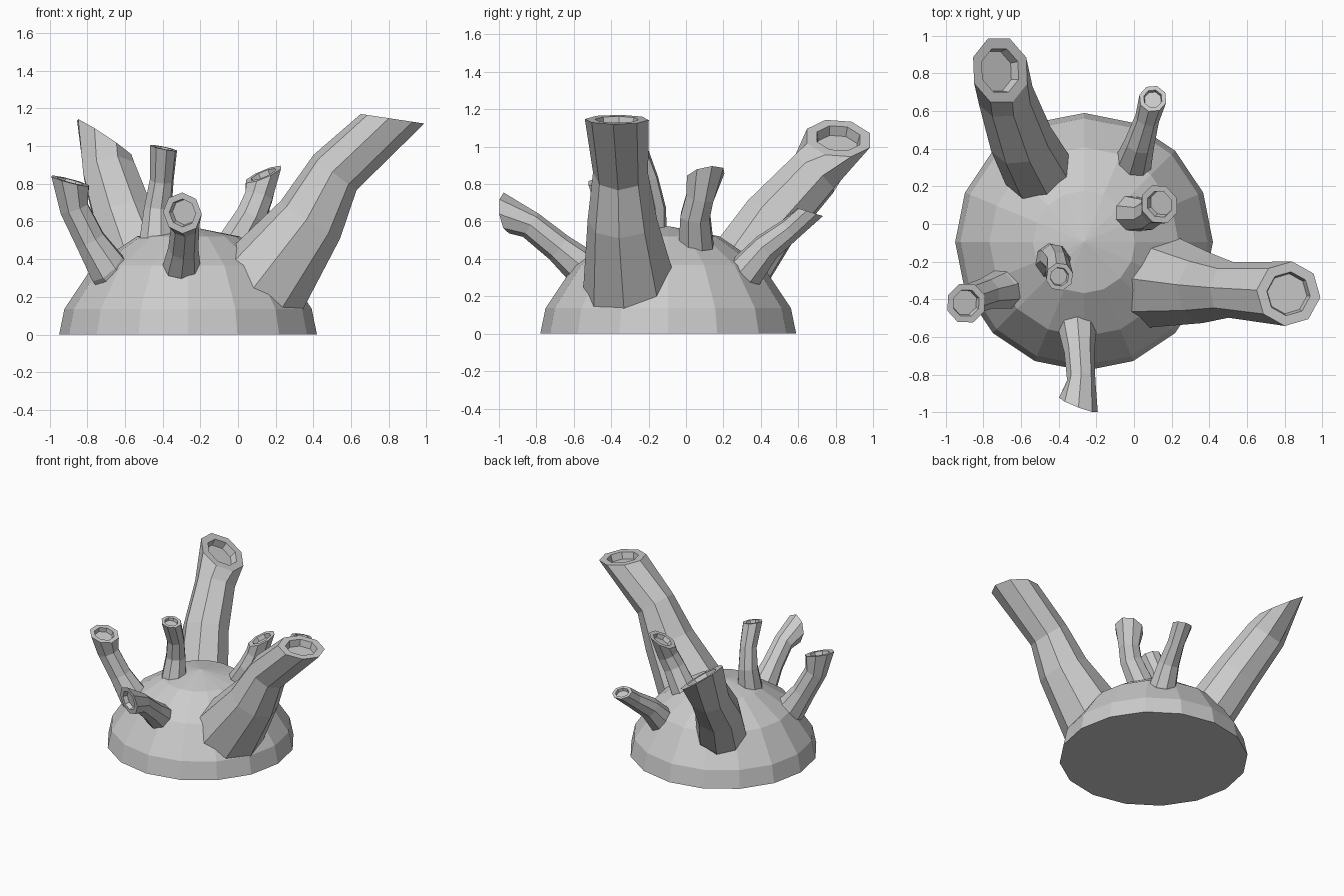
import bpy, bmesh
from math import cos, sin, pi, radians
from mathutils import Vector

if "Cube" in bpy.data.objects:
    bpy.data.objects.remove(bpy.data.objects["Cube"])

CENTRE = Vector((-0.265, -0.095, -0.135))   # centre of the partly sunken sphere
RADIUS = 0.71


def finish(bm, name):
    bmesh.ops.recalc_face_normals(bm, faces=bm.faces)
    mesh = bpy.data.meshes.new(name)
    bm.to_mesh(mesh)
    bm.free()
    bpy.context.collection.objects.link(bpy.data.objects.new(name, mesh))


def bridge(bm, a, b):
    n = len(a)
    for i in range(n):
        bm.faces.new((a[i], a[(i + 1) % n], b[(i + 1) % n], b[i]))


def dome():
    bm = bmesh.new()
    profile = [(0.684, 0.0)] + [(RADIUS * cos(radians(d)), CENTRE.z + RADIUS * sin(radians(d)))
                                for d in (22.5, 45, 67.5)]
    rings = [[bm.verts.new((CENTRE.x + r * cos(i * pi / 8), CENTRE.y + r * sin(i * pi / 8), z))
              for i in range(16)] for r, z in profile]
    for a, b in zip(rings, rings[1:]):
        bridge(bm, a, b)
    top = bm.verts.new((CENTRE.x, CENTRE.y, CENTRE.z + RADIUS))
    for i in range(16):
        bm.faces.new((rings[-1][i], rings[-1][(i + 1) % 16], top))
    bm.faces.new(rings[0])
    finish(bm, "dome_body")


def tube(name, path, tip_normal):
    """Eight-sided bent tube through (x, y, z, radius) rings with a recessed tip."""
    pts = [Vector(p[:3]) for p in path]
    radii = [p[3] for p in path]
    out = (pts[0] - CENTRE).normalized()
    normals = [out]
    normals += [(pts[i + 1] - pts[i - 1]).normalized() for i in range(1, len(pts) - 1)]
    tip = Vector(tip_normal).normalized()
    normals.append(tip)
    # root sunk into the dome, then the recess in the tip
    end, r = pts[-1], radii[-1]
    pts = [pts[0] - out * 0.06] + pts + [end, end - tip * r * 0.3]
    radii = [radii[0]] + radii + [r * 0.68, r * 0.62]
    normals = [out] + normals + [tip, tip]

    lean = end - pts[0]
    side = Vector((-lean.y, lean.x, 0)).normalized()
    bm = bmesh.new()
    rings = []
    for p, rad, n in zip(pts, radii, normals):
        u = (side - n * side.dot(n)).normalized()
        v = n.cross(u)
        rings.append([bm.verts.new(p + rad * (u * cos(i * pi / 4) + v * sin(i * pi / 4)))
                      for i in range(8)])
    for a, b in zip(rings, rings[1:]):
        bridge(bm, a, b)
    bm.faces.new(rings[0])
    bm.faces.new(rings[-1])
    finish(bm, name)


dome()

# two large tubes
tube("large_tube_right", [(0.155, -0.31, 0.29, 0.255), (0.385, -0.34, 0.61, 0.187),
                          (0.515, -0.35, 0.86, 0.148), (0.82, -0.37, 1.145, 0.172)], (0.15, 0, 1))
tube("large_tube_back_left", [(-0.52, 0.30, 0.38, 0.185), (-0.60, 0.45, 0.60, 0.17),
                              (-0.68, 0.68, 0.85, 0.15), (-0.71, 0.815, 1.045, 0.183)],
     (0.55, 0.08, 0.83))

# five small tubes
tube("small_tube_back_right", [(0.0, 0.33, 0.34, 0.10), (0.03, 0.43, 0.46, 0.08),
                               (0.07, 0.56, 0.56, 0.065), (0.10, 0.665, 0.65, 0.074)],
     (0, 0.3, 0.95))
tube("small_tube_right", [(-0.01, 0.055, 0.49, 0.10), (0.07, 0.05, 0.63, 0.085),
                          (0.11, 0.075, 0.73, 0.08), (0.135, 0.105, 0.85, 0.108)],
     (-0.38, -0.2, 0.9))
tube("small_tube_front", [(-0.30, -0.57, 0.37, 0.10), (-0.29, -0.68, 0.46, 0.08),
                          (-0.28, -0.83, 0.58, 0.075), (-0.295, -0.96, 0.645, 0.11)],
     (-0.35, -0.92, -0.12))
tube("small_tube_left", [(-0.70, -0.35, 0.36, 0.11), (-0.785, -0.37, 0.50, 0.085),
                         (-0.87, -0.40, 0.67, 0.082), (-0.89, -0.42, 0.815, 0.11)],
     (0.25, -0.1, 0.95))
tube("small_tube_top", [(-0.43, -0.20, 0.52, 0.10), (-0.425, -0.18, 0.67, 0.075),
                        (-0.405, -0.21, 0.82, 0.065), (-0.395, -0.28, 0.99, 0.075)],
     (0.2, -0.1, 0.97))
